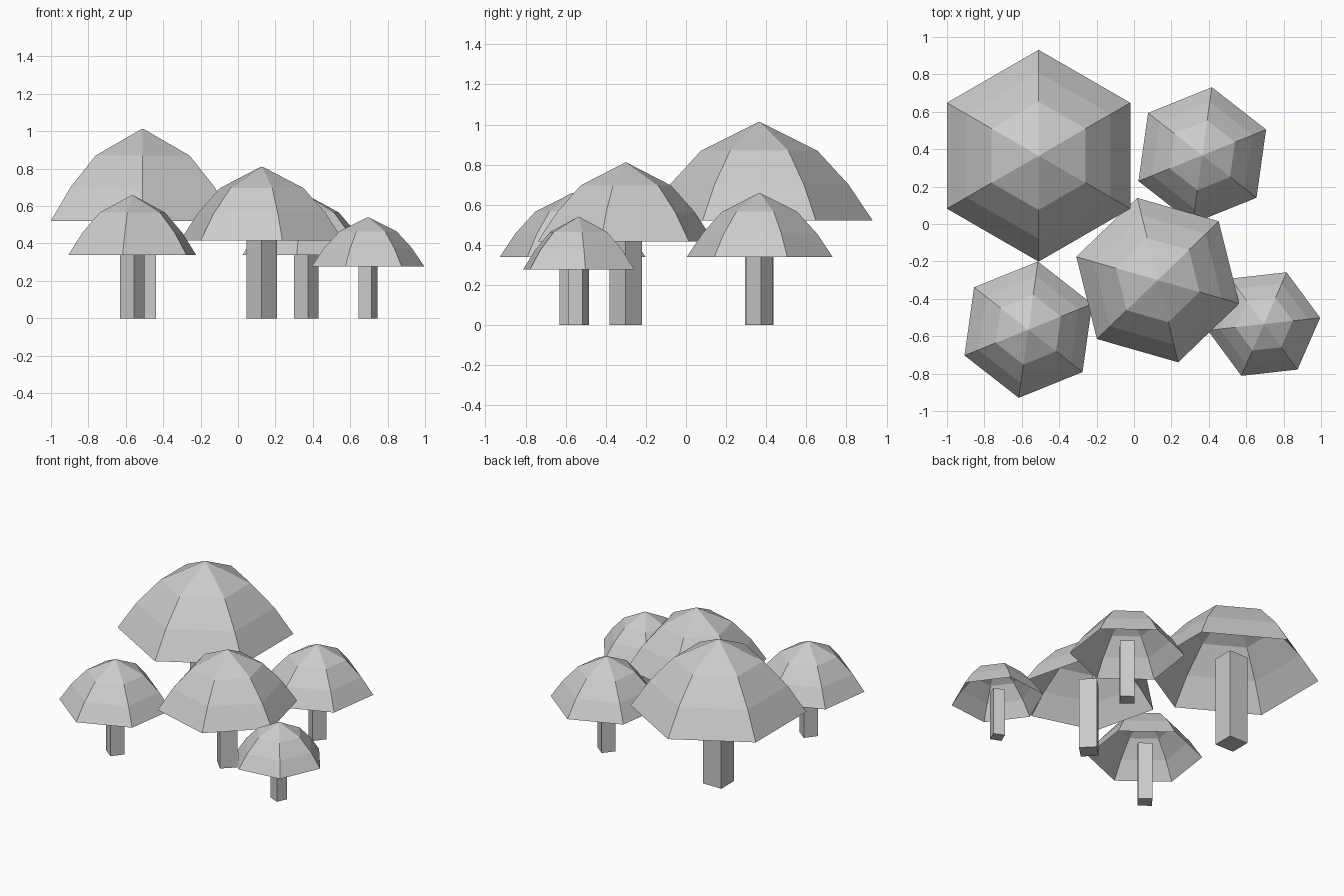
import bpy, bmesh
from math import sin, cos, pi, radians

if "Cube" in bpy.data.objects:
    bpy.data.objects.remove(bpy.data.objects["Cube"])

# Proportions relative to the cap radius: (radius, height) from rim to tip
CAP = [(1.0, 0.92), (0.785, 1.24), (0.512, 1.537), (0.012, 1.787)]
STEM_HALF_DIAGONAL = 0.18
STEM_TOP = 1.12


def make_object(name, bm, pos, turn):
    mesh = bpy.data.meshes.new(name)
    bm.to_mesh(mesh)
    bm.free()
    obj = bpy.data.objects.new(name, mesh)
    obj.location = (pos[0], pos[1], 0)
    obj.rotation_euler.z = radians(turn)
    bpy.context.collection.objects.link(obj)
    return obj


def loft(profile, sides, start, size, close_bottom):
    """Stack of polygon rings joined by flat quads, closed on top."""
    bm = bmesh.new()
    rings = []
    for r, z in profile:
        rings.append([bm.verts.new((r * size * cos(start + 2 * pi * i / sides),
                                    r * size * sin(start + 2 * pi * i / sides),
                                    z * size)) for i in range(sides)])
    for low, high in zip(rings, rings[1:]):
        for i in range(sides):
            j = (i + 1) % sides
            bm.faces.new((low[i], low[j], high[j], high[i]))
    bm.faces.new(rings[-1])
    if close_bottom:
        bm.faces.new(rings[0][::-1])
    return bm


def mushroom(label, x, y, size, turn):
    # Hollow six-sided cap, open underneath
    make_object(label + "_cap", loft(CAP, 6, pi / 2, size, False), (x, y), turn)
    # Square stem reaching up into the cap
    stem = [(STEM_HALF_DIAGONAL, 0), (STEM_HALF_DIAGONAL, STEM_TOP)]
    make_object(label + "_stem", loft(stem, 4, pi / 4, size, True), (x, y), turn)


# Cluster: label, x, y, cap radius, turn
for spec in [("large_mushroom", -0.51, 0.365, 0.566, 0),
             ("middle_mushroom", 0.127, -0.30, 0.453, 134),
             ("back_mushroom", 0.365, 0.367, 0.368, 52),
             ("front_mushroom", -0.565, -0.565, 0.368, 52),
             ("small_mushroom", 0.695, -0.535, 0.302, -23.6)]:
    mushroom(*spec)
